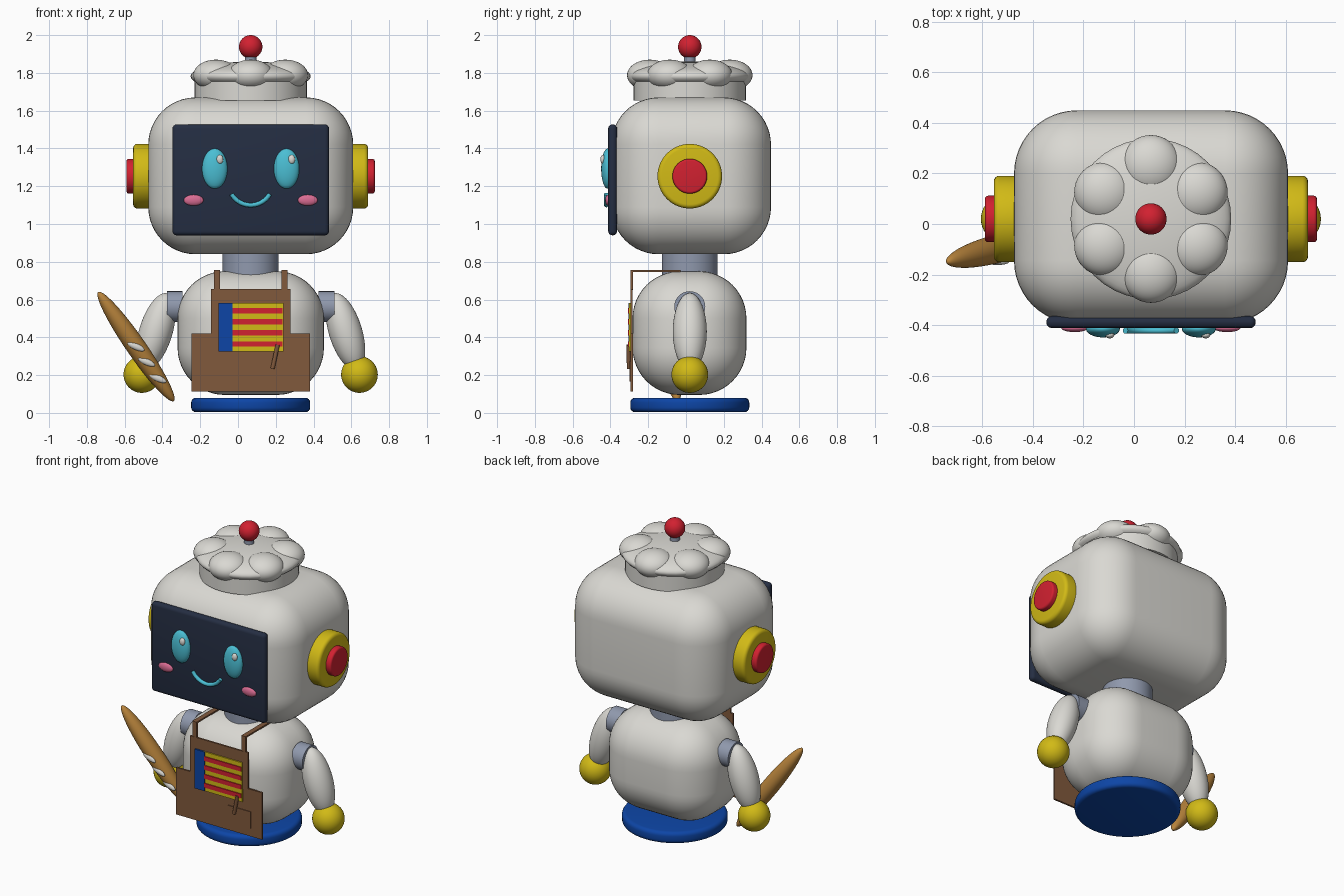
import bpy, bmesh, math
from mathutils import Vector, Matrix

if "Cube" in bpy.data.objects:
    bpy.data.objects.remove(bpy.data.objects["Cube"])

CX, CY = 0.067, 0.02          # symmetry axis of the robot


def material(name, rgb):
    m = bpy.data.materials.new(name)
    m.diffuse_color = (*rgb, 1)
    m.use_nodes = True
    m.node_tree.nodes["Principled BSDF"].inputs["Base Color"].default_value = m.diffuse_color
    return m


CREAM = material("cream shell", (0.70, 0.69, 0.65))
NAVY = material("dark navy", (0.018, 0.027, 0.055))
YELLOW = material("yellow", (0.64, 0.49, 0.008))
RED = material("red", (0.64, 0.015, 0.03))
CYAN = material("cyan", (0.07, 0.52, 0.66))
PINK = material("pink", (0.70, 0.15, 0.29))
STEEL = material("blue grey", (0.28, 0.32, 0.42))
BROWN = material("apron brown", (0.22, 0.10, 0.045))
BLUE = material("blue", (0.004, 0.06, 0.38))
CRUST = material("bread crust", (0.48, 0.23, 0.045))


def finish(bm, name, mat, matrix):
    """Turn a bmesh into a shaded, coloured object."""
    me = bpy.data.meshes.new(name)
    bm.to_mesh(me)
    bm.free()
    me.materials.append(mat)
    ob = bpy.data.objects.new(name, me)
    bpy.context.collection.objects.link(ob)
    ob.matrix_world = matrix
    bpy.ops.object.select_all(action='DESELECT')
    ob.select_set(True)
    bpy.context.view_layer.objects.active = ob
    bpy.ops.object.shade_smooth_by_angle(angle=math.radians(35))
    return ob


def box(name, mat, x, y, z, round_by=0.0, segments=4):
    """Box given by its (min, max) extents, with optional rounded edges."""
    bm = bmesh.new()
    bmesh.ops.create_cube(bm, size=1)
    bmesh.ops.scale(bm, verts=bm.verts, vec=(x[1] - x[0], y[1] - y[0], z[1] - z[0]))
    if round_by:
        bmesh.ops.bevel(bm, geom=bm.edges[:], offset=round_by, segments=segments,
                        profile=0.5, affect='EDGES')
    centre = Vector((sum(x), sum(y), sum(z))) / 2
    return finish(bm, name, mat, Matrix.Translation(centre))


def ellipsoid(name, mat, centre, radii, rot=Matrix.Identity(4)):
    bm = bmesh.new()
    bmesh.ops.create_uvsphere(bm, u_segments=40, v_segments=24, radius=1)
    bmesh.ops.scale(bm, verts=bm.verts, vec=radii)
    return finish(bm, name, mat, Matrix.Translation(centre) @ rot)


def cylinder(name, mat, start, end, radius, round_by=0.0):
    """Cylinder between two points, with optional rounded rims."""
    a, b = Vector(start), Vector(end)
    bm = bmesh.new()
    bmesh.ops.create_cone(bm, cap_ends=True, segments=56, radius1=radius,
                          radius2=radius, depth=(b - a).length)
    if round_by:
        rims = [e for e in bm.edges if abs(e.verts[0].co.z - e.verts[1].co.z) < 1e-5]
        bmesh.ops.bevel(bm, geom=rims, offset=round_by, segments=4,
                        profile=0.5, affect='EDGES')
    rot = (b - a).to_track_quat('Z', 'Y').to_matrix().to_4x4()
    return finish(bm, name, mat, Matrix.Translation((a + b) / 2) @ rot)


# base, body, neck and head
cylinder("base_disc", BLUE, (CX, CY, 0.004), (CX, CY, 0.08), 0.315, 0.025)
box("body", CREAM, (-0.32, 0.455), (-0.283, 0.32), (0.095, 0.75), 0.25, 12)
cylinder("neck", STEEL, (CX, CY, 0.70), (CX, CY, 0.88), 0.148)
box("head", CREAM, (-0.475, 0.61), (-0.395, 0.45), (0.84, 1.67), 0.25, 12)

# face
box("screen", NAVY, (-0.347, 0.482), (-0.412, -0.365), (0.94, 1.527), 0.022)
for side, s in (("left", -1), ("right", 1)):
    ellipsoid(side + "_eye", CYAN, (CX + s * 0.19, -0.415, 1.293), (0.067, 0.034, 0.106))
    ellipsoid(side + "_eye_glint", CREAM, (CX + s * 0.19 + 0.027, -0.44, 1.342),
              (0.018, 0.013, 0.024))
    ellipsoid(side + "_cheek", PINK, (CX + s * 0.302, -0.412, 1.126), (0.052, 0.016, 0.029))

smile = bpy.data.curves.new("smile", 'CURVE')
smile.dimensions = '3D'
smile.bevel_depth = 0.012
smile.bevel_resolution = 4
smile.use_fill_caps = True
spline = smile.splines.new('POLY')
spline.points.add(20)
for i, p in enumerate(spline.points):
    a = math.radians(-150 + 120 * i / 20)
    p.co = (CX + 0.117 * math.cos(a), -0.422, 1.217 + 0.117 * math.sin(a), 1)
smile.materials.append(CYAN)
bpy.context.collection.objects.link(bpy.data.objects.new("smile", smile))

# ears, shoulders, arms and hands on both sides
for side, s in (("left", -1), ("right", 1)):
    cylinder(side + "_ear", YELLOW, (CX + s * 0.48, CY, 1.253),
             (CX + s * 0.622, CY, 1.253), 0.171, 0.022)
    cylinder(side + "_ear_button", RED, (CX + s * 0.58, CY, 1.253),
             (CX + s * 0.657, CY, 1.253), 0.092, 0.012)
    cylinder(side + "_shoulder", STEEL, (CX + s * 0.36, CY, 0.562),
             (CX + s * 0.444, CY, 0.562), 0.082)
    ellipsoid(side + "_arm", CREAM, (CX + s * 0.502, CY, 0.43), (0.088, 0.09, 0.212),
              Matrix.Rotation(-s * math.radians(17), 4, 'Y'))
    ellipsoid(side + "_hand", YELLOW, (CX + s * 0.576, CY, 0.203), (0.097, 0.097, 0.097))

# chef hat with six puffs and a ball on top
cylinder("hat_band", CREAM, (CX, CY, 1.655), (CX, CY, 1.76), 0.297)
ellipsoid("hat_crown", CREAM, (CX, CY, 1.782), (0.318, 0.318, 0.078))
for i in range(6):
    a = math.radians(30 + 60 * i)
    ellipsoid(f"hat_puff_{i}", CREAM,
              (CX + 0.212 * math.cos(a), CY + 0.212 * math.sin(a), 1.788),
              (0.12, 0.12, 0.082))
cylinder("hat_stem", STEEL, (CX, CY, 1.84), (CX, CY, 1.90), 0.03)
ellipsoid("hat_ball", RED, (CX, CY, 1.938), (0.062, 0.062, 0.062))

# apron
box("apron_skirt", BROWN, (-0.246, 0.38), (-0.293, -0.281), (0.112, 0.42))
box("apron_bib", BROWN, (-0.144, 0.278), (-0.294, -0.282), (0.41, 0.656))
for side, s in (("left", -1), ("right", 1)):
    x = CX + s * 0.178
    box(side + "_strap_front", BROWN, (x - 0.016, x + 0.016), (-0.293, -0.281), (0.65, 0.757))
    box(side + "_strap_top", BROWN, (x - 0.016, x + 0.016), (-0.293, -0.03), (0.747, 0.757))
box("apron_pocket", BROWN, (0.13, 0.30), (-0.298, -0.292), (0.165, 0.275))

# striped flag patch on the bib
box("flag_field", YELLOW, (-0.04, 0.24), (-0.302, -0.292), (0.326, 0.583))
box("flag_band", BLUE, (-0.103, -0.03), (-0.305, -0.292), (0.326, 0.583))
for i in range(4):
    z = 0.365 + 0.0585 * i
    box(f"flag_stripe_{i}", RED, (-0.03, 0.236), (-0.308, -0.300), (z - 0.014, z + 0.014))
cylinder("pocket_tool", BROWN, (0.21, -0.305, 0.36), (0.183, -0.302, 0.235), 0.011)

# baguette held in the left hand, with pale score marks
tip, tail = Vector((-0.74, -0.15, 0.64)), Vector((-0.34, -0.045, 0.062))
axis = tip - tail
ellipsoid("baguette", CRUST, (tip + tail) / 2, (0.056, 0.052, axis.length / 2),
          axis.to_track_quat('Z', 'Y').to_matrix().to_4x4())
for i, t in enumerate((0.5, 0.36, 0.21)):
    p = tail + axis * t
    depth = 0.052 * math.sqrt(1 - (2 * t - 1) ** 2)
    ellipsoid(f"baguette_score_{i}", CREAM, (p.x, p.y - depth, p.z), (0.049, 0.013, 0.017),
              Matrix.Rotation(math.radians(24), 4, 'Y'))
